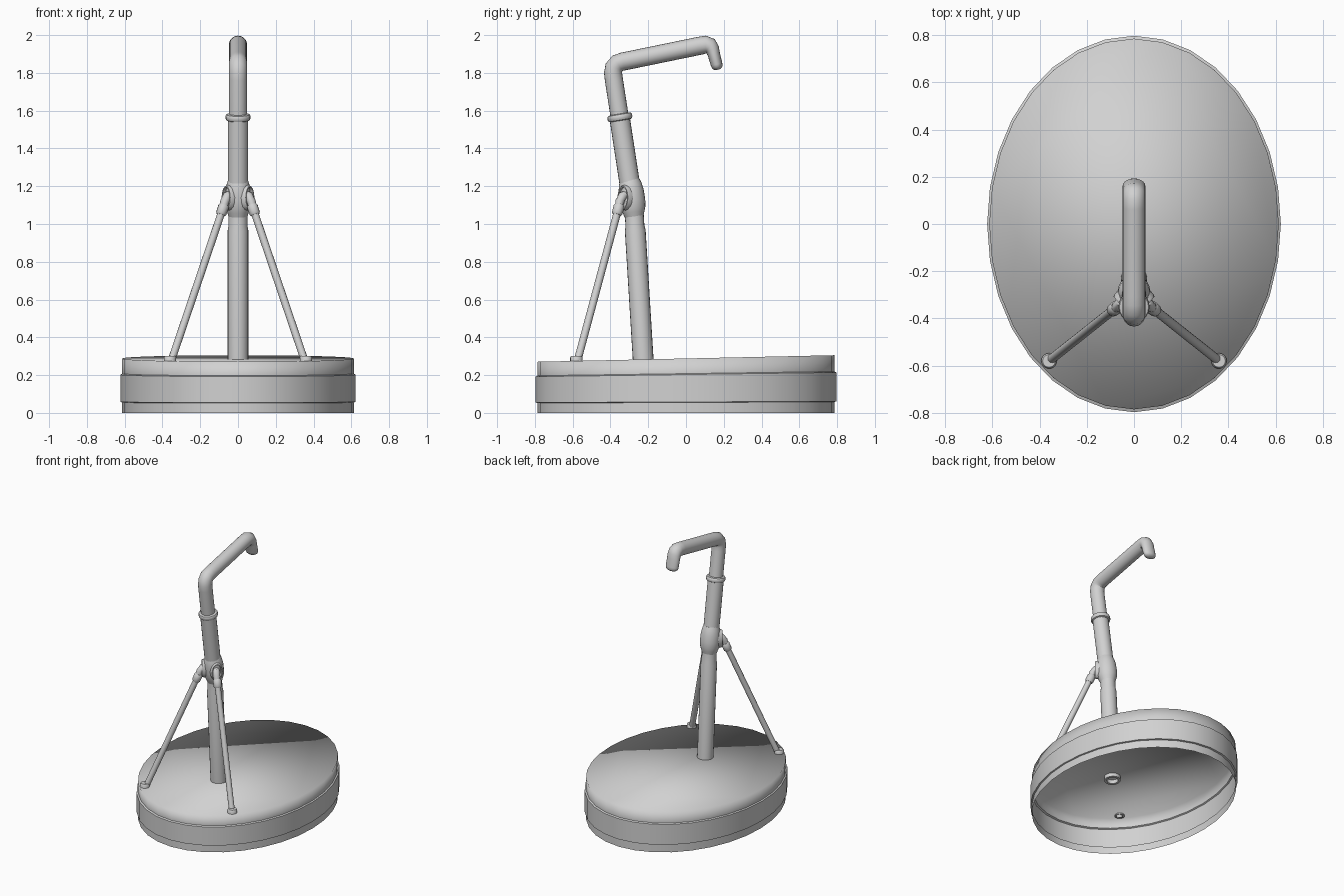
import bpy, bmesh, math
from mathutils import Vector

if "Cube" in bpy.data.objects:
    bpy.data.objects.remove(bpy.data.objects["Cube"])

grey = bpy.data.materials.new("light_grey")
grey.use_nodes = True
grey.diffuse_color = (0.64, 0.64, 0.64, 1)
grey.node_tree.nodes["Principled BSDF"].inputs["Base Color"].default_value = grey.diffuse_color


def make_object(name, bm):
    mesh = bpy.data.meshes.new(name)
    bm.to_mesh(mesh)
    bm.free()
    mesh.materials.append(grey)
    obj = bpy.data.objects.new(name, mesh)
    bpy.context.collection.objects.link(obj)
    return obj


def skin(bm, rings, start=True, end=True):
    """Join rings of vertices with quads and optionally cap the ends."""
    n = len(rings[0])
    for low, high in zip(rings, rings[1:]):
        for i in range(n):
            j = (i + 1) % n
            bm.faces.new((low[i], low[j], high[j], high[i]))
    if start:
        bm.faces.new(rings[0][::-1])
    if end:
        bm.faces.new(rings[-1])


def sweep(name, stations, axis=None, sides=20, start=True, end=True):
    """Sweep an ellipse through (point, half width, half depth) stations."""
    bm = bmesh.new()
    points = [Vector(s[0]) for s in stations]
    rings = []
    for k, (_, wide, deep) in enumerate(stations):
        if axis is None:
            t = points[min(k + 1, len(points) - 1)] - points[max(k - 1, 0)]
        else:
            t = Vector(axis)
        t.normalize()
        u = Vector((1, 0, 0))
        u = (u - t * u.dot(t)).normalized()
        v = t.cross(u)
        ring = []
        for i in range(sides):
            a = math.tau * i / sides
            ring.append(bm.verts.new(points[k] + u * wide * math.cos(a) + v * deep * math.sin(a)))
        rings.append(ring)
    skin(bm, rings, start, end)
    obj = make_object(name, bm)
    bpy.ops.object.select_all(action="DESELECT")
    obj.select_set(True)
    bpy.context.view_layer.objects.active = obj
    bpy.ops.object.shade_smooth_by_angle(angle=math.radians(40))
    return obj


def lathe(name, base, tip, profile, **options):
    """Round part between two points; profile holds (fraction, radius)."""
    base, tip = Vector(base), Vector(tip)
    stations = [(base.lerp(tip, f), r, r) for f, r in profile]
    return sweep(name, stations, axis=tip - base, **options)


# Oval base: open shell with a raised band and a softly shaded sloping lid
INNER, OUTER = (0.613, 0.785), (0.622, 0.797)
levels = [(INNER, 0, 0), (INNER, 0.055, 0.004), (OUTER, 0.058, 0.004),
          (OUTER, 0.203, 0.014), (INNER, 0.208, 0.014), (INNER, 0.288, 0.022)]
bm = bmesh.new()
rings = []
for (rx, ry), z, slope in levels:
    ring = []
    for i in range(32):
        a = math.tau * i / 32
        y = ry * math.sin(a)
        ring.append(bm.verts.new((rx * math.cos(a), y, z + slope * y)))
    rings.append(ring)
skin(bm, rings, start=False)
for face in bm.faces:
    face.smooth = True
for ring in rings[1:-1]:
    for i, vert in enumerate(ring):
        bm.edges.get((vert, ring[i - 1])).smooth = False
make_object("oval_base", bm)

# Lower post, hollow at the foot where it passes through the lid
lathe("lower_post", (0, -0.225, 0.255), (0, -0.277, 1.1),
      [(0.1, 0.038), (0, 0.038), (0, 0.055), (0.84, 0.055), (0.87, 0.05), (1, 0.05)])

# Hub joining the post, the sleeve and the struts
lathe("hub", (0, -0.274, 1.04), (0, -0.298, 1.235),
      [(0, 0.05), (0.12, 0.058), (0.25, 0.066), (0.45, 0.069),
       (0.7, 0.067), (0.88, 0.06), (1, 0.052)])

# Sleeve and collar below the bent pipe
lathe("upper_sleeve", (0, -0.293, 1.18), (0, -0.351, 1.56), [(0, 0.054), (1, 0.054)])
lathe("collar", (0, -0.347, 1.547), (0, -0.353, 1.583),
      [(0, 0.054), (0.1, 0.062), (0.35, 0.066), (0.7, 0.066), (0.9, 0.062), (1, 0.048)])

# Bent pipe: riser, elbow, arm and flattened hook tip
W = 0.048
path = [(-0.35, 1.56, W), (-0.382, 1.765, W), (-0.386, 1.8, W), (-0.381, 1.83, W),
        (-0.363, 1.851, W), (-0.335, 1.86, W), (-0.3, 1.867, W), (0.07, 1.943, W),
        (0.105, 1.949, W), (0.126, 1.942, 0.045), (0.139, 1.925, 0.038),
        (0.147, 1.9, 0.033), (0.162, 1.845, 0.031)]
stations = [((0, y, z), W, deep) for y, z, deep in path]
for drop, shrink in ((0.015, 0.9), (0.024, 0.65), (0.028, 0.3)):
    stations.append(((0, 0.162 + drop * 0.25, 1.845 - drop), W * shrink, 0.031 * shrink))
sweep("bent_pipe", stations)

# Pair of struts with feet, end ferrules and hub sockets
for side, label in ((1, "left"), (-1, "right")):
    foot = Vector((side * 0.36, -0.58, 0.255))
    head = Vector((side * 0.079, -0.357, 1.085))
    rod = [(foot, 0.02, 0.02), (head, 0.02, 0.02),
           ((side * 0.07, -0.35, 1.12), 0.024, 0.024),
           ((side * 0.057, -0.336, 1.148), 0.024, 0.024),
           ((side * 0.025, -0.305, 1.16), 0.022, 0.022)]
    sweep(label + "_strut", rod, sides=12)
    lathe(label + "_strut_ferrule", foot.lerp(head, 0.955), foot.lerp(head, 1.02),
          [(0, 0.022), (0.15, 0.028), (0.85, 0.029), (1, 0.024)], sides=12)
    lathe(label + "_strut_foot", (foot.x, foot.y, 0.268), (foot.x, foot.y, 0.302),
          [(0, 0.033), (0.75, 0.033), (1, 0.027)], sides=16)
    out = Vector((side * 0.77, -0.64, 0))
    start = Vector((side * 0.03, -0.307, 1.14))
    cup = [(start, 0.046, 0.07), (start + out * 0.036, 0.041, 0.066),
           (start + out * 0.044, 0.036, 0.061), (start + out * 0.044, 0.03, 0.055),
           (start + out * 0.02, 0.028, 0.052)]
    sweep(label + "_strut_socket", cup, axis=out, sides=16)
